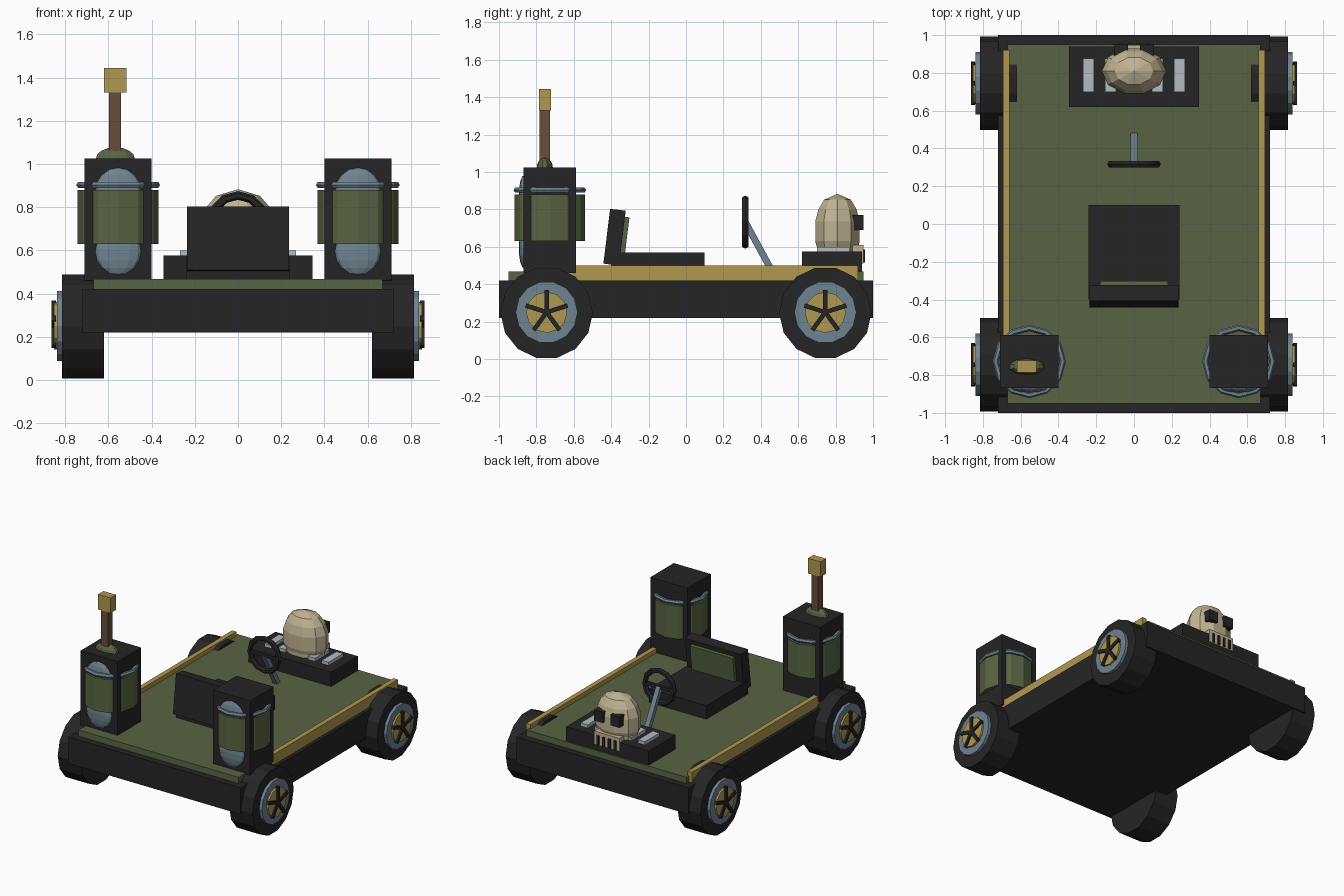
import bpy, bmesh, math
from mathutils import Matrix, Vector

if "Cube" in bpy.data.objects:
    bpy.data.objects.remove(bpy.data.objects["Cube"])

def material(name, r, g, b):
    lin = lambda c: ((c / 255 + 0.055) / 1.055) ** 2.4 if c > 10 else c / 255 / 12.92
    m = bpy.data.materials.new(name)
    m.diffuse_color = (lin(r), lin(g), lin(b), 1)
    m.use_nodes = True
    m.node_tree.nodes["Principled BSDF"].inputs["Base Color"].default_value = m.diffuse_color
    return m

BLACK = material("black", 37, 37, 38)
OLIVE = material("olive green", 89, 100, 67)
STEEL = material("steel blue", 112, 132, 144)
GOLD = material("brass gold", 176, 152, 80)
BROWN = material("brown", 104, 77, 60)
BONE = material("bone", 192, 180, 148)
SILVER = material("pale silver", 178, 188, 192)

def finish(bm, name, mat):
    bmesh.ops.recalc_face_normals(bm, faces=bm.faces)
    me = bpy.data.meshes.new(name)
    bm.to_mesh(me)
    bm.free()
    me.materials.append(mat)
    ob = bpy.data.objects.new(name, me)
    bpy.context.collection.objects.link(ob)
    return ob

def box(name, mat, x0, x1, y0, y1, z0, z1, post=None):
    bm = bmesh.new()
    M = Matrix.Translation(((x0 + x1) / 2, (y0 + y1) / 2, (z0 + z1) / 2)) @ \
        Matrix.Diagonal((x1 - x0, y1 - y0, z1 - z0, 1))
    bmesh.ops.create_cube(bm, size=1, matrix=(post or Matrix()) @ M)
    return finish(bm, name, mat)

def cyl(name, mat, c, r, h, seg, rot=None):
    bm = bmesh.new()
    bmesh.ops.create_cone(bm, cap_ends=True, segments=seg, radius1=r, radius2=r, depth=h,
                          matrix=Matrix.Translation(c) @ (rot or Matrix()))
    return finish(bm, name, mat)

def ball(name, mat, c, s, u=12, v=8):
    bm = bmesh.new()
    bmesh.ops.create_uvsphere(bm, u_segments=u, v_segments=v, radius=1,
                              matrix=Matrix.Translation(c) @ Matrix.Diagonal((*s, 1)))
    return finish(bm, name, mat)

def torus(name, mat, c, R, r, seg, sides, rot=None):
    bm = bmesh.new()
    M = Matrix.Translation(c) @ (rot or Matrix())
    rings = []
    for i in range(seg):
        a = 2 * math.pi * i / seg
        ring = []
        for j in range(sides):
            b = 2 * math.pi * j / sides
            d = R + r * math.cos(b)
            ring.append(bm.verts.new(M @ Vector((d * math.cos(a), d * math.sin(a), r * math.sin(b)))))
        rings.append(ring)
    for i in range(seg):
        A, B = rings[i], rings[(i + 1) % seg]
        for j in range(sides):
            k = (j + 1) % sides
            bm.faces.new((A[j], B[j], B[k], A[k]))
    return finish(bm, name, mat)

# Chassis and deck
box("chassis", BLACK, -.72, .72, -1, 1, .22, .42)
box("deck", OLIVE, -.67, .67, -.95, .95, .42, .467)

RY = Matrix.Rotation(math.pi / 2, 4, 'Y')
RX = Matrix.Rotation(math.pi / 2, 4, 'X')
for sx, side in ((-1, "left"), (1, "right")):
    # Side rails
    x0, x1 = sorted((sx * .658, sx * .694))
    box(side + "_rail", GOLD, x0, x1, -.72, .92, .42, .5)

    # Wheels: tyre, rim, hub plate, five spokes
    for y, end in ((-.745, "front"), (.745, "back")):
        n = f"{end}_{side}_"
        cyl(n + "tyre", BLACK, (sx * .718, y, .247), .247, .195, 14, RY)
        cyl(n + "rim", STEEL, (sx * .77, y, .25), .166, .136, 14, RY)
        cyl(n + "hub", GOLD, (sx * .79, y, .25), .11, .124, 12, RY)
        a0, a1 = sorted((sx * .843, sx * .864))
        for k in range(5):
            M = Matrix.Translation((0, y, .25)) @ Matrix.Rotation(k * 2 * math.pi / 5, 4, 'X')
            box(f"{n}spoke_{k}", BLACK, a0, a1, -.012, .012, 0, .118, M)

    # Pillars holding tanks
    cx, cy = sx * .555, -.728
    box(side + "_pillar", BLACK, cx - .155, cx + .155, cy - .14, cy + .14, .46, 1.025)
    cyl(side + "_tank", OLIVE, (cx, cy, .755), .188, .25, 12)
    torus(side + "_tank_ring", STEEL, (cx, cy, .903), .178, .016, 12, 6)
    for z, lab in ((.873, "upper"), (.595, "lower")):
        ball(f"{side}_{lab}_lamp", STEEL, (cx, -.866, z), (.108, .028, .11))

# Lever on the left pillar
ball("lever_base", OLIVE, (-.568, -.755, 1.025), (.095, .043, .052), 10, 8)
box("lever_shaft", BROWN, -.597, -.541, -.783, -.727, 1.03, 1.34)
box("lever_knob", GOLD, -.62, -.516, -.787, -.723, 1.33, 1.445)

# Seat with tilted backrest and pad
box("seat_base", BLACK, -.24, .24, -.4, .1, .46, .57)
tilt = Matrix.Translation((0, -.4, .505)) @ Matrix.Rotation(math.radians(-7), 4, 'X')
tilt = Matrix.Translation((0, -.4, .505)) @ Matrix.Rotation(math.radians(-7), 4, 'X')
box("seat_back", BLACK, -.235, .235, -.042, .042, 0, .295, tilt)
box("seat_pad", OLIVE, -.18, .18, .03, .066, .06, .262, tilt)

# Steering column and wheel
p, q = Vector((0, .465, .46)), Vector((0, .318, .73))
d = q - p
M = Matrix.Translation(p) @ d.to_track_quat('Z', 'Y').to_matrix().to_4x4()
box("steering_column", STEEL, -.018, .018, -.018, .018, 0, d.length, M)
torus("steering_wheel", BLACK, (0, .317, .732), .122, .02, 12, 6, RX)
box("steering_bar", BLACK, -.115, .115, .305, .329, .72, .744)

# Engine block with vents
box("engine_block", BLACK, -.345, .345, .62, .94, .46, .575)
for x in (-.24, -.125, .125, .24):
    box("vent", SILVER, x - .029, x + .029, .7, .875, .57, .6)

# Skull, facing the back end: lathed profile squeezed along y
prof = [(.93, .575), (.93, .6), (1, .63), (1, .735), (.86, .8), (.6, .852)]
bm = bmesh.new()
rings = [[bm.verts.new((.17 * r * math.cos(i * math.pi / 5), .81 + .125 * r * math.sin(i * math.pi / 5), z))
          for i in range(10)] for r, z in prof]
top = bm.verts.new((0, .81, .883))
for A, B in zip(rings, rings[1:]):
    for i in range(10):
        k = (i + 1) % 10
        bm.faces.new((A[i], A[k], B[k], B[i]))
for i in range(10):
    bm.faces.new((rings[-1][i], rings[-1][(i + 1) % 10], top))
bm.faces.new(rings[0][::-1])
finish(bm, "skull", BONE)
box("skull_jaw", BONE, -.105, .105, .8, .948, .51, .61)
for x in (-.069, .069):
    box("skull_eye", BLACK, x - .038, x + .038, .88, .95, .69, .77)
for x in (-.072, -.024, .024, .072):
    box("skull_tooth_gap", BLACK, x - .01, x + .01, .94, .956, .515, .585)
